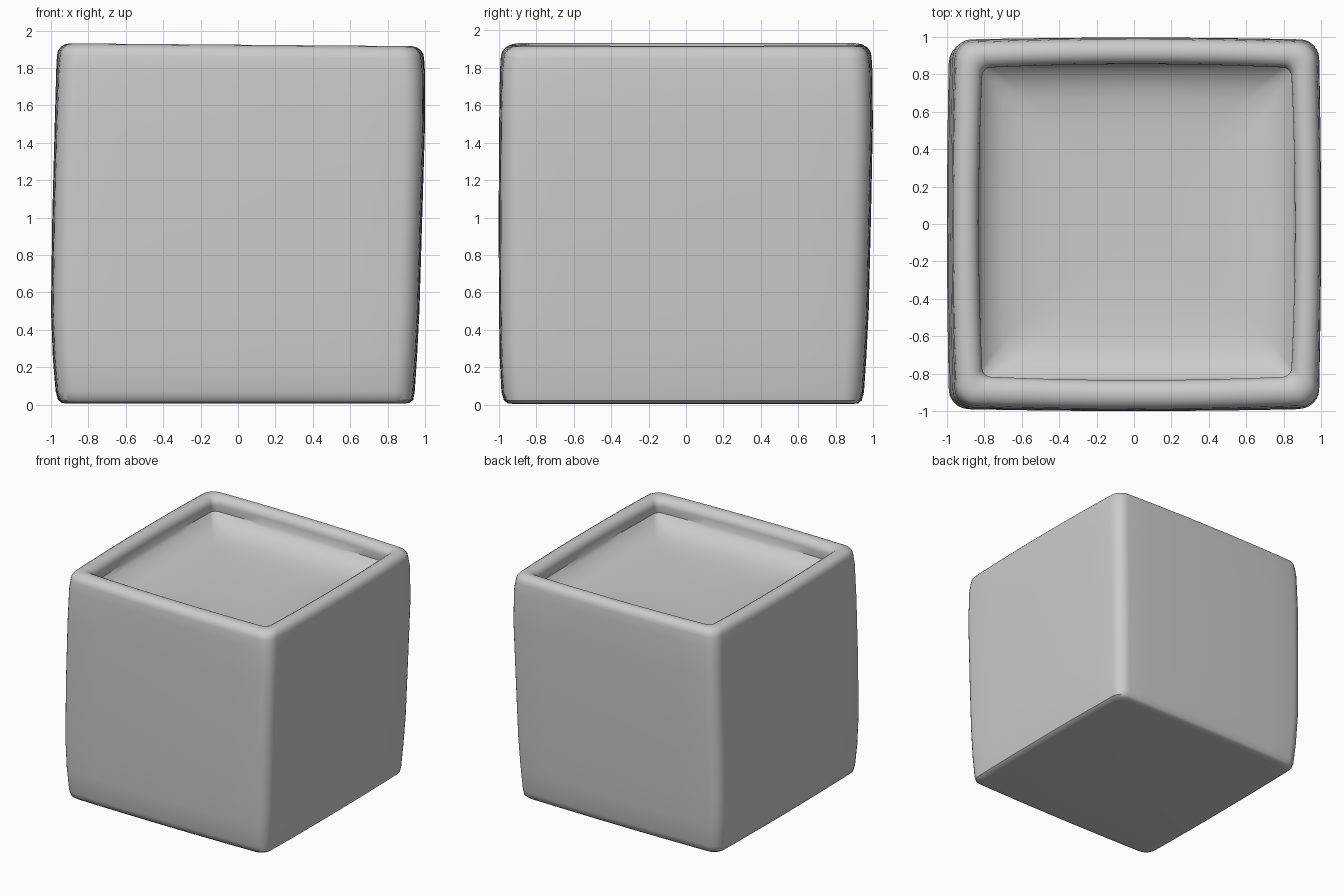
import bpy, bmesh, math

if "Cube" in bpy.data.objects:
    bpy.data.objects.remove(bpy.data.objects["Cube"])


def ring(bm, z, x0, x1, y0, y1, r, bulge=0.012, tilt=0.0):
    """Rounded square loop whose sides bow out slightly; z may tilt along x."""
    corners = [(x1 - r, y0 + r, -90), (x1 - r, y1 - r, 0),
               (x0 + r, y1 - r, 90), (x0 + r, y0 + r, 180)]
    pts = []
    for i, (cx, cy, a0) in enumerate(corners):
        arc = [(cx + r * math.cos(math.radians(a0 + 15 * k)),
                cy + r * math.sin(math.radians(a0 + 15 * k))) for k in range(7)]
        pts += arc
        nx, ny, na = corners[(i + 1) % 4]
        end = (nx + r * math.cos(math.radians(na)), ny + r * math.sin(math.radians(na)))
        for k in range(1, 8):
            t = k / 8
            pts.append(tuple(a + (b - a) * t for a, b in zip(arc[-1], end)))
    mx, my = (x0 + x1) / 2, (y0 + y1) / 2
    hx, hy = (x1 - x0) / 2, (y1 - y0) / 2
    verts = []
    for x, y in pts:
        u, v = (x - mx) / hx, (y - my) / hy
        x -= bulge * u * v * v
        y -= bulge * v * u * u
        verts.append(bm.verts.new((x, y, z - tilt * x)))
    return verts


def loft(name, levels):
    """Skin a stack of loops and cap both ends."""
    bm = bmesh.new()
    rings = [ring(bm, *lv) for lv in levels]
    n = len(rings[0])
    for a, b in zip(rings, rings[1:]):
        for i in range(n):
            j = (i + 1) % n
            bm.faces.new((a[i], a[j], b[j], b[i]))
    bm.faces.new(rings[0][::-1])
    bm.faces.new(rings[-1])
    bmesh.ops.recalc_face_normals(bm, faces=bm.faces)
    mesh = bpy.data.meshes.new(name)
    bm.to_mesh(mesh)
    bm.free()
    ob = bpy.data.objects.new(name, mesh)
    bpy.context.collection.objects.link(ob)
    bpy.context.view_layer.objects.active = ob
    ob.select_set(True)
    bpy.ops.object.shade_smooth_by_angle(angle=math.radians(40))
    return ob


T = 0.008   # slight lean of the top rim
B = 0.02

# Outer walls, leaning slightly to one side
levels = [
    (0.005, -0.90, 0.87, -0.91, 0.88, 0.07),
    (0.008, -0.94, 0.915, -0.95, 0.92, 0.08),
    (0.025, -0.962, 0.937, -0.972, 0.938, 0.09),
    (0.07, -0.975, 0.945, -0.985, 0.95, 0.10),
    (0.25, -0.99, 0.957, -0.994, 0.962, 0.10),
    (0.50, -1.0, 0.97, -0.998, 0.975, 0.10),
    (1.00, -0.993, 0.985, -1.0, 0.987, 0.10),
    (1.50, -0.98, 1.0, -0.997, 0.997, 0.10),
    (1.78, -0.972, 1.0, -0.993, 0.995, 0.10, 0.015, T),
]
# Rounded rim, from outside over the top to the inside
ox0, ox1, oy0, oy1 = -0.968, 0.995, -0.988, 0.99
ix0, ix1, iy0, iy1 = -0.83, 0.86, -0.835, 0.855
for k in range(9):
    a = math.pi * k / 8
    t = (1 - math.cos(a)) / 2
    mix = lambda p, q: p + (q - p) * t
    levels.append((1.86 + 0.064 * math.sin(a), mix(ox0, ix0), mix(ox1, ix1),
                   mix(oy0, iy0), mix(oy1, iy1), mix(0.10, 0.045), B, T))
# Short inner wall, then the shallow dished floor
for z, d, r in [(1.80, 0.0, 0.045), (1.775, 0.02, 0.05), (1.74, 0.06, 0.06),
                (1.71, 0.12, 0.08), (1.69, 0.20, 0.10), (1.677, 0.32, 0.10),
                (1.67, 0.50, 0.08), (1.668, 0.70, 0.04)]:
    levels.append((z, ix0 + d, ix1 - d, iy0 + d, iy1 - d, r, 0.012, T))

loft("open_top_block", levels)
